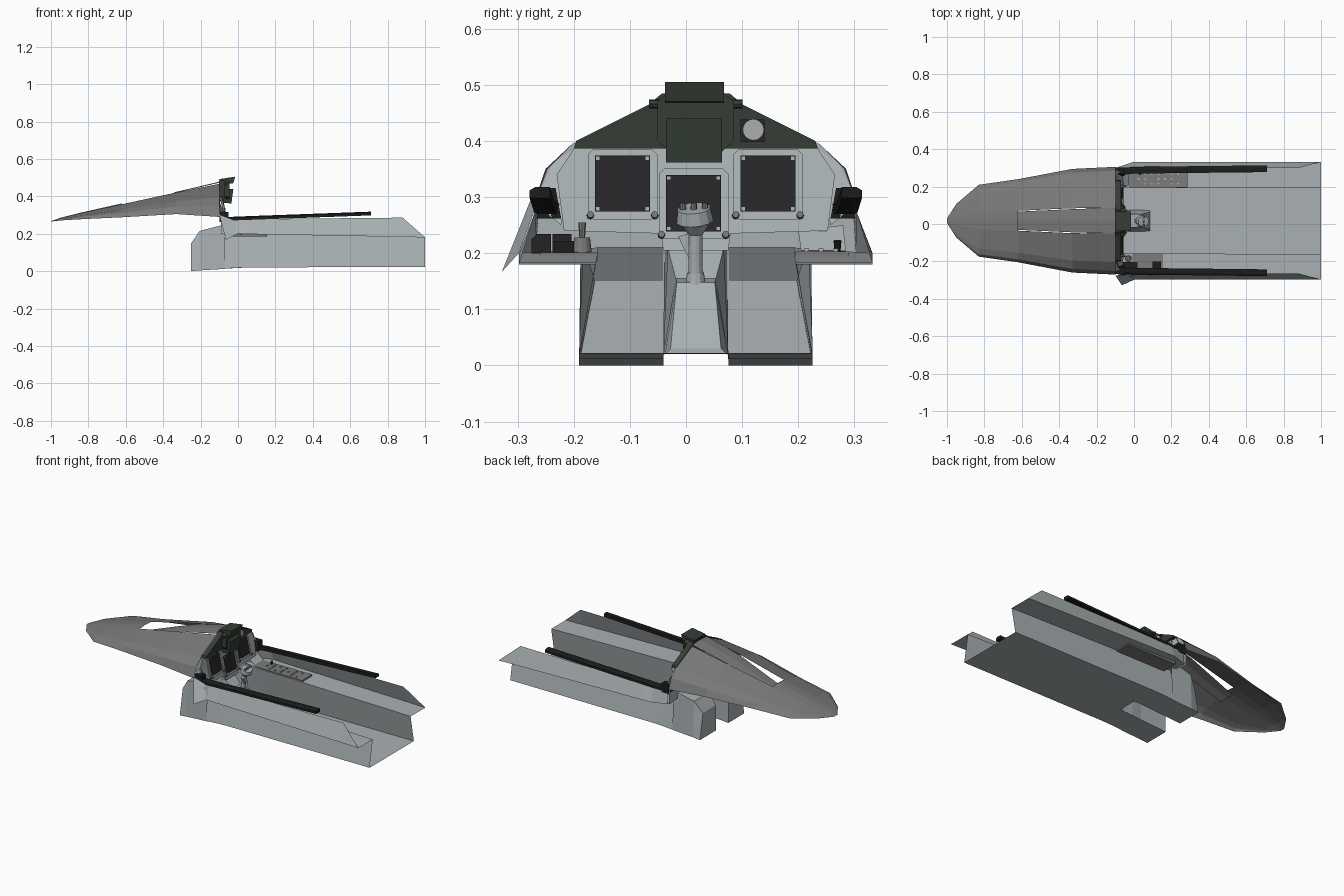
import bpy, math
from mathutils import Vector

if "Cube" in bpy.data.objects:
    bpy.data.objects.remove(bpy.data.objects["Cube"])

C = 0.0175  # centre line of the craft in y


def material(name, r, g, b):
    m = bpy.data.materials.new(name)
    m.use_nodes = True
    m.diffuse_color = (r, g, b, 1)
    node = next(n for n in m.node_tree.nodes if n.type == 'BSDF_PRINCIPLED')
    node.inputs["Base Color"].default_value = (r, g, b, 1)
    return m


GREY = material("cockpit grey", .40, .44, .455)
NOSE = material("nose grey", .19, .19, .19)
GREEN = material("shield green", .035, .047, .036)
BLACK = material("rail black", .011, .012, .011)
SCREEN = material("screen black", .02, .02, .022)
DARK = material("console grey", .2, .2, .2)
WHITE = material("dial grey", .42, .42, .43)


def mesh(name, verts, faces, mat):
    me = bpy.data.meshes.new(name)
    me.from_pydata([tuple(v) for v in verts], [], faces)
    me.materials.append(mat)
    me.update()
    ob = bpy.data.objects.new(name, me)
    bpy.context.collection.objects.link(ob)
    return ob


def loft(name, sections, mat, closed=False, caps=()):
    """Skin between equal-length rows of points."""
    n = len(sections[0])
    verts = [p for s in sections for p in s]
    faces = []
    for i in range(len(sections) - 1):
        for j in range(n if closed else n - 1):
            k = (j + 1) % n
            faces.append((i * n + j, i * n + k, (i + 1) * n + k, (i + 1) * n + j))
    for c in caps:
        faces.append([c % len(sections) * n + j for j in range(n)])
    return mesh(name, verts, faces, mat)


def sided(x, pts, s):
    return [(x, C + s * d, z) for d, z in pts]


def mirrored(x, pts):
    """Half section, outside to centre, continued on the other side."""
    far = [p for p in reversed(pts) if p[0] > 0]
    return sided(x, pts, 1) + sided(x, far, -1)


def box(name, x, y, z, mat):
    ring = [(y[0], z[0]), (y[1], z[0]), (y[1], z[1]), (y[0], z[1])]
    return loft(name, [[(a, b, c) for b, c in ring] for a in x], mat, True, (0, 1))


def rod(name, a, b, r1, r2, mat, n=12):
    a, b = Vector(a), Vector(b)
    q = (b - a).to_track_quat('Z', 'Y')
    rings = [[p + q @ Vector((r * math.cos(t * math.tau / n), r * math.sin(t * math.tau / n), 0))
              for t in range(n)] for p, r in ((a, r1), (b, r2))]
    return loft(name, rings, mat, True, (0, 1))


# Open tub: side wall, ledge, inner wall, floor
loft("tub", [mirrored(x, p) for x, p in (
    (1.0, [(.315, .181), (.315, .18), (.178, .18), (.208, .022)]),
    (.88, [(.282, .286), (.315, .183), (.178, .183), (.208, .022)]),
    (.06, [(.284, .278), (.315, .198), (.175, .198), (.208, .02)]))], GREY)

for s, side in ((1, "left"), (-1, "right")):
    # Tub sides beside the pedestal
    loft(side + "_tub_front", [sided(x, p, s) for x, p in (
        (.06, [(.284, .278), (.315, .198), (.175, .198), (.208, .02), (.058, .02)]),
        (0, [(.286, .275), (.315, .2), (.175, .2), (.208, .018), (.058, .018)]),
        (-.09, [(.28, .28), (.285, .2), (.175, .21), (.208, .012), (.058, .012)]))], GREY)
    # Foot tunnel with closed front
    loft(side + "_foot_tunnel", [sided(x, p, s) for x, p in (
        (-.07, [(.058, .012), (.208, .012), (.205, .25), (.058, .25)]),
        (-.205, [(.058, .004), (.208, .004), (.2, .215), (.058, .215)]),
        (-.25, [(.058, 0), (.208, 0), (.18, .15), (.058, .15)]))], GREY, True, (-1,))
    # Canopy sill rail
    rail = [(-.018, -.008), (.018, -.008), (.018, .006), (.008, .012), (-.018, .012)]
    loft(side + "_canopy_rail", [[(x, C + s * (d + u), z + v) for u, v in rail] for x, d, z in (
        (-.1, .26, .275), (0, .27, .28), (.71, .278, .306))], BLACK, True, (0, -1))
    loft(side + "_rail_hinge", [[(x, C + s * d, z) for d, z in (
        (.24, .262), (.285, .262), (.285, .316), (.25, .316))] for x in (-.098, -.05)],
        BLACK, True, (0, 1))
    # Sloped shoulder between panel and sill
    mesh(side + "_shoulder", sided(-.1, [(.215, .388), (.255, .36), (.287, .29)], s)
         + sided(-.04, [(.265, .27)], s) + sided(-.07, [(.24, .25)], s),
         [(0, 1, 2, 3, 4)], GREY)

# Centre pedestal bridging the slot between the tunnels
loft("pedestal", [mirrored(x, p) for x, p in (
    (-.2, [(.058, .006), (.056, .21)]),
    (-.08, [(.058, .012), (.05, .21)]),
    (-.02, [(.058, .016), (.036, .155)]),
    (.035, [(.058, .019), (.034, .148)]),
    (.085, [(.055, .02), (.045, .03)]))], GREY, False, (-1,))

# Nose shell, open below, with a long slot on top
PROFILE = [(1, 0), (.93, .32), (.77, .55), (.24, .94), (0, 1)]
STATIONS = [(-1, .012, .265, .267), (-.95, .09, .271, .285), (-.83, .192, .278, .315),
            (-.62, .222, .288, .362), (-.33, .277, .305, .428), (-.1, .288, .29, .478)]
rows = [mirrored(x, [(f * w, lo + g * (hi - lo)) for f, g in PROFILE])
        for x, w, lo, hi in STATIONS]
loft("nose_tip", rows[:4], NOSE)
loft("nose_left_side", [r[:4] for r in rows[3:]], NOSE)
loft("nose_right_side", [r[5:] for r in rows[3:]], NOSE)
loft("nose_slot_plate", [mirrored(x, [(w, z - .005), (0, z)]) for x, w, z in (
    (-.62, .049, .318), (-.33, .062, .424), (-.1, .069, .478))], NOSE)

# Bulkhead behind the instruments
bulk = mirrored(-.1, [(.175, .21), (.285, .2), (.287, .29), (.265, .35), (.22, .395), (.07, .465)])
mesh("bulkhead", bulk, [range(len(bulk))], GREY)
# Loose skin corner on the right
mesh("skin_corner", [(-.1, -.275, .3), (-.065, -.328, .167), (0, -.298, .2), (-.03, -.27, .275)],
     [(0, 1, 2, 3)], GREY)


def lean(z, out=0):
    return -.09 + (.387 - z) * .22 + out


def plate(name, outline, out, mat, thick=.006):
    """Outline of (y, z) set on the leaning instrument board."""
    return loft(name, [[(lean(z, o), y, z) for y, z in outline] for o in (out - thick, out)],
                mat, True, (0, 1))


def rect(y, z, chamfer=0):
    c = chamfer
    if not c:
        return [(y[0], z[0]), (y[1], z[0]), (y[1], z[1]), (y[0], z[1])]
    return [(y[0] + c, z[0]), (y[1] - c, z[0]), (y[1], z[0] + c), (y[1], z[1] - c),
            (y[1] - c, z[1]), (y[0] + c, z[1]), (y[0], z[1] - c), (y[0], z[0] + c)]


half = [(.058, .205), (.062, .235), (.235, .24), (.248, .34), (.217, .387)]
plate("instrument_board", [(C + d, z) for d, z in half]
      + [(C - d, z) for d, z in reversed(half)], 0, GREY)

# Three screens with bezels, corner screws and knobs
for name, yc, zc in (("right", -.113, .324), ("left", .146, .324), ("centre", .0135, .289)):
    plate(name + "_bezel", rect((yc - .062, yc + .062), (zc - .064, zc + .062), .01), .006, GREY)
    plate(name + "_screen", rect((yc - .049, yc + .049), (zc - .05, zc + .05)), .009, SCREEN)
    for dy in (-.044, .044):
        for dz in (-.045, .045):
            y, z = yc + dy, zc + dz
            plate(name + "_screw", rect((y - .003, y + .003), (z - .003, z + .003)), .011, WHITE, .002)
        y, z = yc + dy * 1.3, zc - .057
        rod(name + "_knob", (lean(z), y, z), (lean(z, .018), y, z + .002), .007, .006, DARK, 8)

# Glare shield
shield = [(.217, .387), (.213, .4), (.085, .464), (.06, .485)]
full = [(C + d, z) for d, z in shield] + [(C - d, z) for d, z in reversed(shield)]
loft("glare_shield", [[(x, y, z) for y, z in full] for x in (-.102, -.07)], GREEN, True, (0, 1))

# Head-up display: body, hood, front box and side lugs
loft("display_body", [mirrored(x, [(.04, .375), (.068, .4), (.068, .47), (.045, .49)])
                      for x in (-.1, -.045)], GREEN, True, (0, 1))
loft("display_hood", [[(-.1, y, .465), (-.025, y, .47), (-.015, y, .505), (-.1, y, .492)]
                      for y in (C - .055, C + .05)], GREEN, True, (0, 1))
loft("display_box", [[(-.08, y, .365), (-.035, y, .362), (-.025, y, .44), (-.08, y, .44)]
                     for y in (C - .053, C + .047)], GREEN, True, (0, 1))
for s in (-1, 1):
    rod("display_lug", (-.06, C + s * .06, .466), (-.06, C + s * .083, .466), .008, .008, GREEN, 8)

# Standby dial
box("dial_mount", (-.075, -.063), (.097, .14), (.398, .438), SCREEN)
rod("dial_face", (-.065, .12, .42), (-.058, .12, .42), .019, .019, WHITE, 20)

# Control stick
rod("stick_boot", (.02, .017, .145), (.022, .017, .165), .018, .015, GREY)
rod("stick_shaft", (.022, .017, .155), (.035, .017, .25), .013, .012, GREY)
rod("stick_neck", (.035, .017, .235), (.042, .016, .26), .014, .03, GREY)
rod("stick_head", (.042, .016, .258), (.05, .014, .28), .034, .03, GREY)
for dy in (-.02, 0, .02):
    rod("stick_button", (.052, .014 + dy, .278), (.054, .014 + dy, .29), .006, .005, DARK, 8)
loft("stick_trigger", [[(.03, .005, .19), (.03, -.014, .23), (.03, .005, .235)],
                       [(.045, .005, .19), (.045, -.014, .23), (.045, .005, .235)]],
     GREY, True, (0, 1))

# Left console: plate, switch rows and upright panel
box("left_console", (-.04, .285), (.195, .29), (.186, .203), DARK)
for i in range(7):
    for j in range(3):
        if (i + 2 * j) % 4:
            x, y = .02 + i * .035, .21 + j * .026
            box("left_switch", (x, x + .01), (y, y + .009), (.2, .208), WHITE)
mesh("left_upright_panel", [(-.03, .205, .205), (-.03, .285, .205), (-.075, .28, .25), (-.075, .2, .24)],
     [(0, 1, 2, 3)], GREY)
rod("left_lever", (.03, .27, .2), (.035, .27, .222), .005, .007, BLACK, 8)

# Right console: plate, black panels and throttle
box("right_console", (-.06, .155), (-.26, -.158), (.186, .201), DARK)
for y in (-.275, -.238):
    loft("right_black_panel", [[(.02, b, .2), (-.06, b, .234), (-.065, b, .228), (.015, b, .194)]
                               for b in (y, y + .034)], SCREEN, True, (0, 1))
rod("throttle_base", (-.03, -.185, .2), (-.03, -.185, .228), .017, .014, DARK)
rod("throttle_knob", (-.03, -.185, .226), (-.03, -.185, .255), .005, .007, DARK, 8)
box("throttle_grip", (.1, .145), (-.235, -.2), (.2, .222), BLACK)
